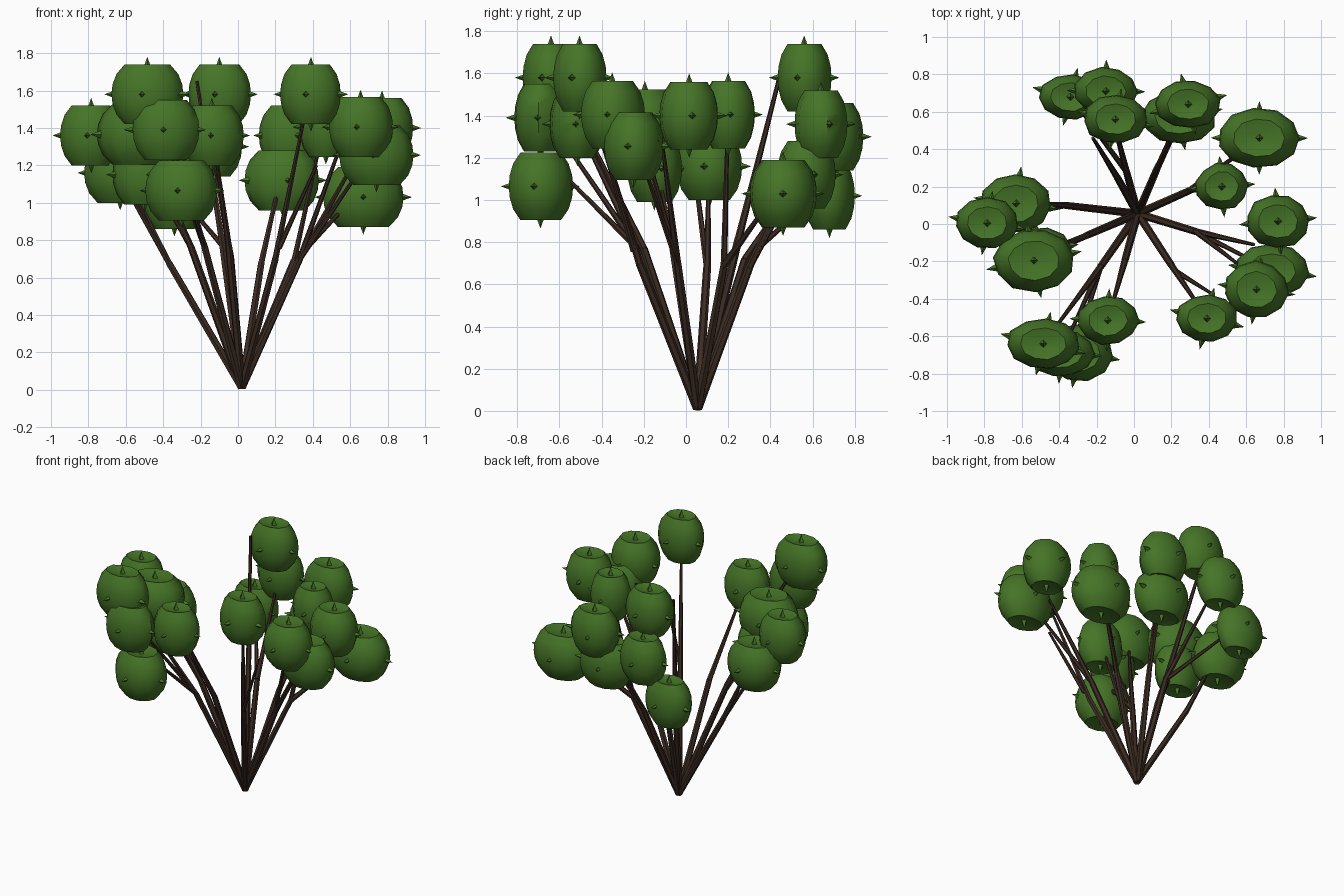
import bpy, bmesh, math, random
from mathutils import Vector, Matrix

if "Cube" in bpy.data.objects:
    bpy.data.objects.remove(bpy.data.objects["Cube"])

random.seed(4)


def material(name, rgb):
    m = bpy.data.materials.new(name)
    m.diffuse_color = (*rgb, 1)
    m.use_nodes = True
    m.node_tree.nodes["Principled BSDF"].inputs["Base Color"].default_value = m.diffuse_color
    return m


GREEN = material("leaf green", (0.06, 0.175, 0.02))
BROWN = material("bark brown", (0.045, 0.025, 0.017))


def finish(bm, name, mat, smooth):
    bmesh.ops.recalc_face_normals(bm, faces=bm.faces)
    me = bpy.data.meshes.new(name)
    bm.to_mesh(me)
    bm.free()
    me.materials.append(mat)
    ob = bpy.data.objects.new(name, me)
    bpy.context.collection.objects.link(ob)
    bpy.context.view_layer.objects.active = ob
    ob.select_set(True)
    bpy.ops.object.shade_smooth_by_angle(angle=math.radians(smooth))
    ob.select_set(False)


def loft(bm, rings):
    for a, b in zip(rings, rings[1:]):
        n = len(a)
        for i in range(n):
            bm.faces.new((a[i], a[(i + 1) % n], b[(i + 1) % n], b[i]))
    bm.faces.new(rings[0])
    bm.faces.new(rings[-1])


# Rounded leaf clump with dimpled flat ends and a small thorn on each of its six sides
PROFILE = [(0.25, -0.9), (0.63, -1), (0.86, -0.68), (0.97, -0.33), (1, 0),
           (0.97, 0.33), (0.86, 0.68), (0.63, 1), (0.25, 0.9)]


def clump(name, x, y, z, rx, ry, h=0.16):
    bm = bmesh.new()
    n = 11
    turn = random.uniform(-0.25, 0.25)
    wobble = [random.uniform(0.97, 1.04) for _ in range(n)]
    rings = []
    for r, f in PROFILE:
        ring = []
        for i in range(n):
            a = math.tau * i / n + turn
            k = r * wobble[i]
            ring.append(bm.verts.new((x + rx * k * math.cos(a), y + ry * k * math.sin(a), z + h * f)))
        rings.append(ring)
    loft(bm, rings)
    for axis in range(3):
        for s in (-1, 1):
            d = Vector((0, 0, 0))
            d[axis] = s
            reach = (rx, ry, h)[axis]
            d = Matrix.Rotation(turn, 3, 'Z') @ d
            place = Matrix.Translation(Vector((x, y, z)) + d * (reach - 0.005))
            bmesh.ops.create_cone(bm, segments=4, radius1=0.033, radius2=0, depth=0.09, cap_ends=True,
                                  matrix=place @ d.to_track_quat('Z', 'Y').to_matrix().to_4x4())
    finish(bm, name, GREEN, 50)


# Tapered stem through a few points
def stem(name, points, radii):
    bm = bmesh.new()
    pts = [Vector(p) for p in points]
    rings = []
    for i, p in enumerate(pts):
        d = (pts[min(i + 1, len(pts) - 1)] - pts[max(i - 1, 0)]).normalized()
        q = d.to_track_quat('Z', 'Y')
        rings.append([bm.verts.new(p + q @ Vector((radii[i] * math.cos(math.tau * k / 6),
                                                  radii[i] * math.sin(math.tau * k / 6), 0)))
                      for k in range(6)])
    loft(bm, rings)
    finish(bm, name, BROWN, 30)


# Each group: fork point of a main stem, then its clumps (x, y, z, rx, ry)
BASE = (0.02, 0.055, 0.012)
GROUPS = [
    ((-0.37, 0.10, 0.68), [(-0.63, 0.11, 1.16, 0.19, 0.16), (-0.785, 0.005, 1.36, 0.17, 0.135)]),
    ((-0.25, -0.06, 0.76), [(-0.535, -0.195, 1.365, 0.22, 0.165), (-0.50, -0.15, 1.15, 0.17, 0.13)]),
    ((-0.18, -0.23, 0.77), [(-0.485, -0.64, 1.58, 0.195, 0.135), (-0.39, -0.69, 1.39, 0.18, 0.125),
                            (-0.30, -0.69, 1.065, 0.19, 0.15)]),
    ((-0.05, -0.20, 0.77), [(-0.14, -0.515, 1.36, 0.165, 0.13)]),
    ((0.20, -0.22, 0.70), [(0.39, -0.505, 1.58, 0.165, 0.13)]),
    ((0.33, -0.04, 0.70), [(0.77, 0.015, 1.40, 0.17, 0.142), (0.74, -0.25, 1.255, 0.2, 0.145),
                           (0.655, -0.35, 1.405, 0.17, 0.15)]),
    ((0.30, 0.18, 0.69), [(0.67, 0.46, 1.03, 0.22, 0.157), (0.47, 0.2, 1.405, 0.14, 0.125)]),
    ((0.125, 0.30, 0.68), [(0.29, 0.64, 1.36, 0.175, 0.13), (0.24, 0.57, 1.12, 0.2, 0.14)]),
    ((-0.04, 0.28, 0.72), [(-0.15, 0.71, 1.30, 0.17, 0.13), (-0.34, 0.68, 1.02, 0.17, 0.12)]),
    ((-0.09, 0.25, 0.82), [(-0.10, 0.56, 1.58, 0.17, 0.13)]),
]
# Branch tips that end beside their clump instead of inside it
TIPS = {(9, 0): (-0.22, 0.46, 1.65), (5, 0): (0.64, -0.11, 1.25),
        (5, 2): (0.55, -0.21, 1.31), (2, 2): (-0.28, -0.57, 1.11)}

for g, (fork, clumps) in enumerate(GROUPS):
    stem(f"main_stem_{g}", [BASE, fork], [0.022, 0.019])
    for i, c in enumerate(clumps):
        tip = Vector(fork).lerp(Vector(c[:3]), 0.78) + Vector((0, 0, 0.04))
        tip = Vector(TIPS.get((g, i), tip))
        stem(f"branch_{g}_{i}", [fork, tip], [0.016 if i else 0.018, 0.009])
        clump(f"leaf_clump_{g}_{i}", *c)

# Side twig on the front right stem
stem("side_twig", [(0.22, -0.25, 0.76), (0.42, -0.375, 1.2)], [0.015, 0.008])
